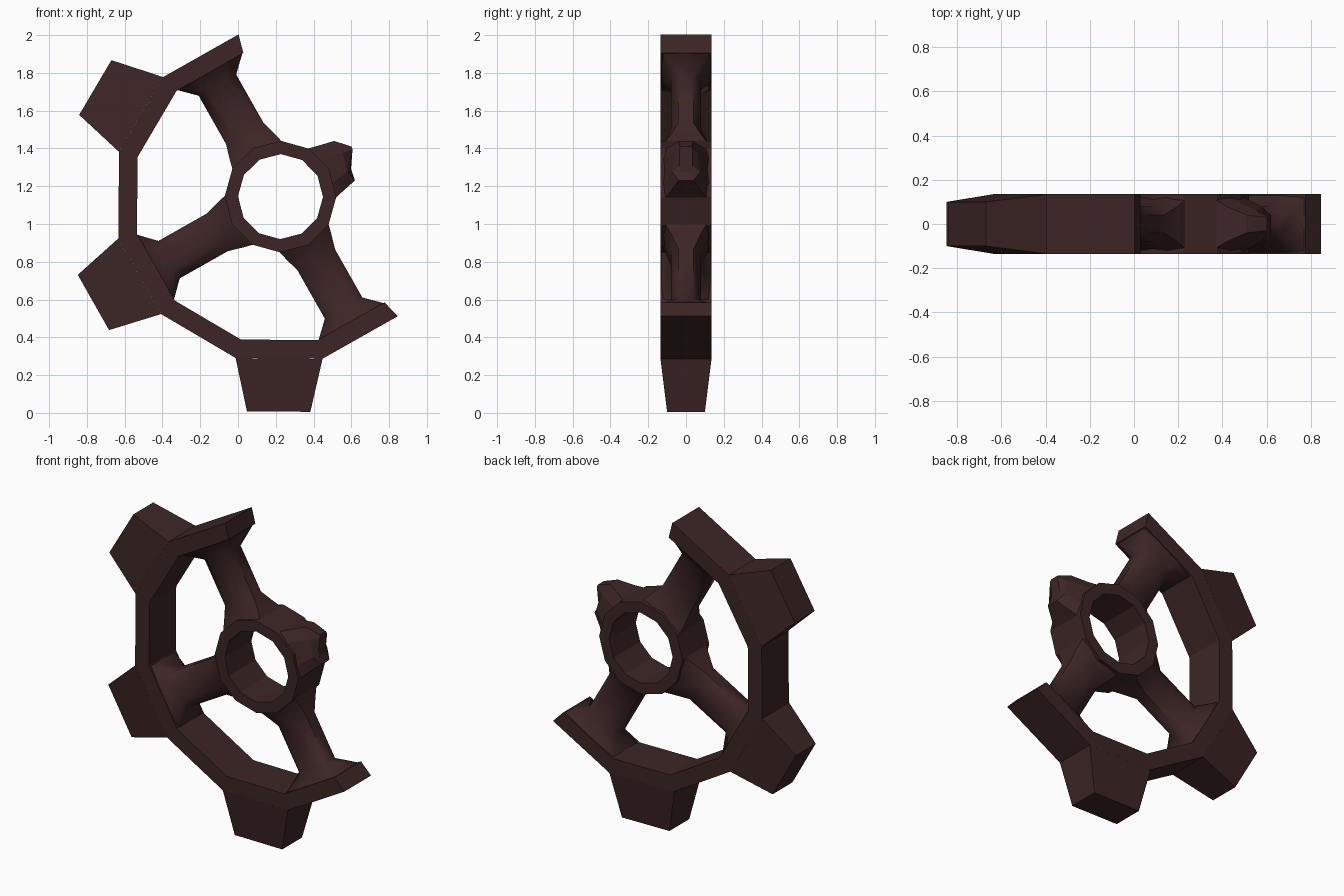
import bpy, bmesh, math
from mathutils import Vector

if "Cube" in bpy.data.objects:
    bpy.data.objects.remove(bpy.data.objects["Cube"])

CX, CZ = 0.225, 1.145      # hub centre
D = 0.135                  # half depth of rim and hub
BASE = 29.5                # angle of the broken spoke

mat = bpy.data.materials.new("dark_brown_metal")
mat.diffuse_color = (0.047, 0.0185, 0.0185, 1)
mat.use_nodes = True
mat.node_tree.nodes["Principled BSDF"].inputs["Base Color"].default_value = mat.diffuse_color


def pt(angle, r, side=0.0, y=0.0):
    """Point at distance r along a spoke direction, offset sideways in the wheel plane."""
    a = math.radians(angle)
    return Vector((CX + r * math.cos(a) - side * math.sin(a), y,
                   CZ + r * math.sin(a) + side * math.cos(a)))


def loft(name, rings, closed=False, caps=True, smooth=None):
    """Skin a list of equal-length point rings."""
    bm = bmesh.new()
    vs = [[bm.verts.new(p) for p in ring] for ring in rings]
    n, m = len(rings), len(rings[0])
    for i in range(n if closed else n - 1):
        a, b = vs[i], vs[(i + 1) % n]
        for j in range(m):
            k = (j + 1) % m
            bm.faces.new((a[j], a[k], b[k], b[j]))
    if caps and not closed:
        bm.faces.new(vs[0])
        bm.faces.new(vs[-1])
    bmesh.ops.recalc_face_normals(bm, faces=bm.faces)
    me = bpy.data.meshes.new(name)
    bm.to_mesh(me)
    bm.free()
    me.materials.append(mat)
    ob = bpy.data.objects.new(name, me)
    bpy.context.collection.objects.link(ob)
    if smooth:
        bpy.ops.object.select_all(action='DESELECT')
        ob.select_set(True)
        bpy.context.view_layer.objects.active = ob
        bpy.ops.object.shade_smooth_by_angle(angle=math.radians(smooth))
    return ob


def band(angle, r_in, r_out):
    return [pt(angle, r_in, 0, -D), pt(angle, r_out, 0, -D),
            pt(angle, r_out, 0, D), pt(angle, r_in, 0, D)]


def section(angle, r, w, edge, mid):
    """Eight-sided spoke section, thin at its edges."""
    prof = [(-w, -edge), (-w / 2, -mid), (w / 2, -mid), (w, -edge),
            (w, edge), (w / 2, mid), (-w / 2, mid), (-w, edge)]
    return [pt(angle, r, s, y) for s, y in prof]


# Twelve-sided hub ring
loft("hub_ring", [band(BASE + 30 * i, 0.225, 0.295) for i in range(12)], closed=True)

# Broken outer rim: seven of twelve segments remain
loft("broken_rim", [band(BASE + 75 + 30 * i, 0.785, 0.887) for i in range(8)])

# Three remaining teeth, tapered outwards
for i, a in enumerate((149.5, 209.5, 269.5)):
    rings = []
    for r, w, d in ((0.857, 0.23, D), (1.138, 0.168, 0.1)):
        rings.append([pt(a, r, s * w, y * d) for s, y in ((-1, -1), (1, -1), (1, 1), (-1, 1))])
    loft(f"gear_tooth_{i + 1}", rings)

# Three whole spokes, flared at hub and rim
stations = ((0.25, 0.15, 0.11, 0.13), (0.30, 0.138, 0.08, 0.11), (0.385, 0.114, 0.04, 0.08),
            (0.678, 0.114, 0.04, 0.08), (0.765, 0.203, 0.125, 0.134))
for i in range(1, 4):
    a = BASE + 90 * i
    loft(f"spoke_{i}", [section(a, *s) for s in stations], smooth=50)

# Snapped spoke with a jagged, slanted end
rings = [section(BASE, *s) for s in stations[:2]]
jag = ((-0.12, -0.04, 0.385), (-0.06, -0.075, 0.375), (0.04, -0.06, 0.40), (0.116, -0.04, 0.393),
       (0.116, 0.04, 0.393), (0.04, 0.06, 0.40), (-0.06, 0.075, 0.375), (-0.12, 0.04, 0.385))
rings.append([pt(BASE, r, s, y) for s, y, r in jag])
tip = ((-0.07, -0.03, 0.388), (-0.04, -0.035, 0.40), (0.03, -0.035, 0.455), (0.045, -0.03, 0.458),
       (0.045, 0.03, 0.458), (0.03, 0.035, 0.455), (-0.04, 0.035, 0.40), (-0.07, 0.03, 0.388))
rings.append([pt(BASE, r, s, y) for s, y, r in tip])
loft("snapped_spoke", rings)
